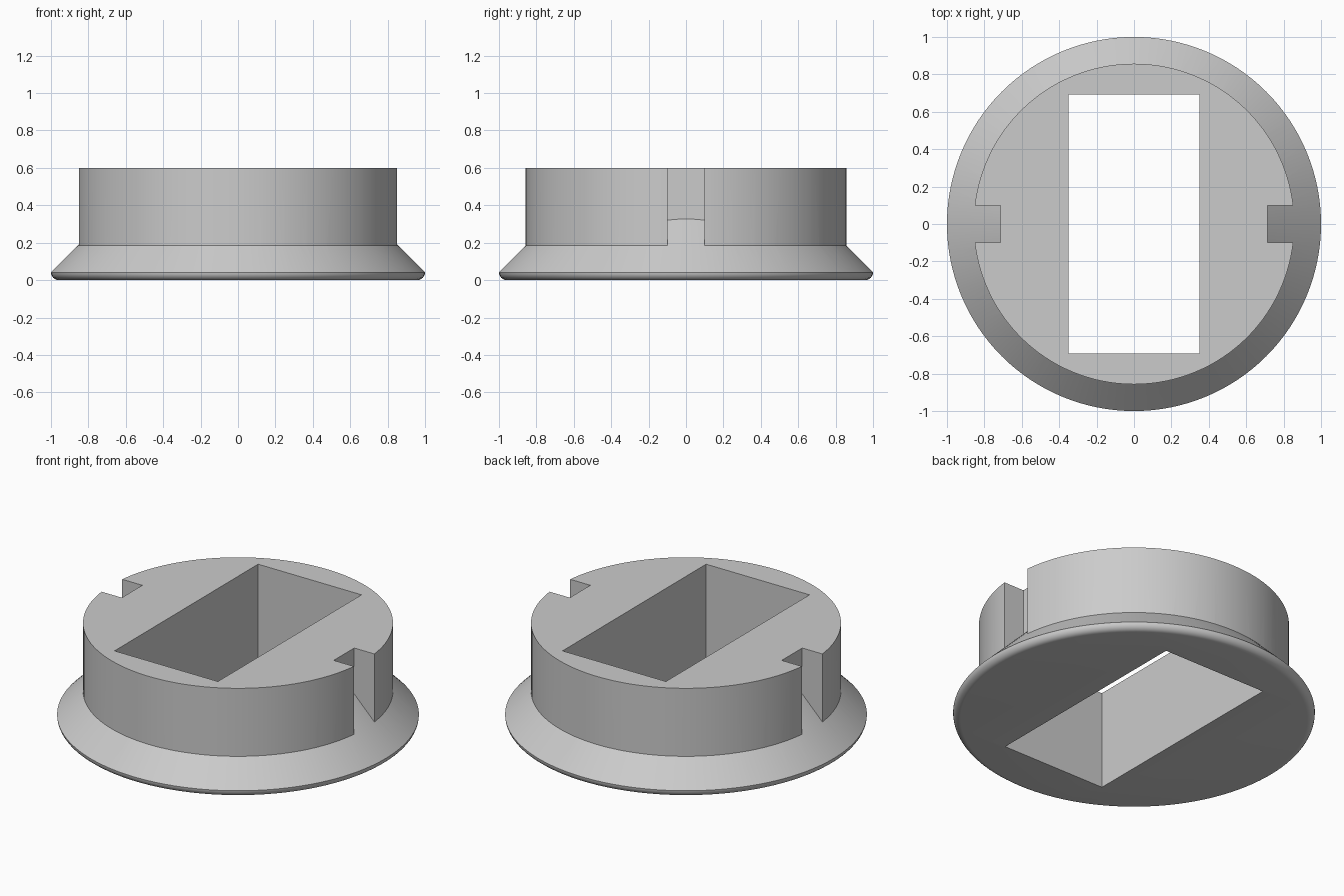
import bpy, bmesh, math

if "Cube" in bpy.data.objects:
    bpy.data.objects.remove(bpy.data.objects["Cube"])

SEGMENTS = 128

grey = bpy.data.materials.new("plain grey")
grey.diffuse_color = (0.6, 0.6, 0.6, 1)
grey.use_nodes = True
grey.node_tree.nodes["Principled BSDF"].inputs["Base Color"].default_value = grey.diffuse_color


def finish(name, bm):
    bmesh.ops.recalc_face_normals(bm, faces=bm.faces)
    mesh = bpy.data.meshes.new(name)
    bm.to_mesh(mesh)
    bm.free()
    mesh.materials.append(grey)
    ob = bpy.data.objects.new(name, mesh)
    bpy.context.collection.objects.link(ob)
    return ob


def lathe(name, profile):
    """Closed solid from (radius, z) points, bottom to top."""
    bm = bmesh.new()
    rings = []
    for r, z in profile:
        rings.append([bm.verts.new((r * math.cos(a), r * math.sin(a), z))
                      for a in (2 * math.pi * i / SEGMENTS for i in range(SEGMENTS))])
    for low, high in zip(rings, rings[1:]):
        for i in range(SEGMENTS):
            j = (i + 1) % SEGMENTS
            bm.faces.new((low[i], low[j], high[j], high[i]))
    bm.faces.new(rings[0][::-1])
    bm.faces.new(rings[-1])
    return finish(name, bm)


def box(name, low, high):
    bm = bmesh.new()
    bmesh.ops.create_cube(bm, size=1)
    for v in bm.verts:
        v.co = [(l + h) / 2 + c * (h - l) for l, h, c in zip(low, high, v.co)]
    return finish(name, bm)


def combine(ob, other, operation):
    mod = ob.modifiers.new(operation.lower(), "BOOLEAN")
    mod.object, mod.operation, mod.solver = other, operation, "EXACT"
    bpy.context.view_layer.objects.active = ob
    bpy.ops.object.modifier_apply(modifier=mod.name)
    bpy.data.objects.remove(other)


# Conical flange with a rounded lower rim; its slope carries on inside the collar
ROUND = 0.042
rim = [(1 - ROUND + ROUND * math.sin(a), ROUND - ROUND * math.cos(a))
       for a in (math.pi / 2 * i / 6 for i in range(7))]
plug = lathe("plug_body", rim + [(0.6, 0.442)])

# Straight collar with a key notch on each side
collar = lathe("collar", [(0.857, 0.02), (0.857, 0.6)])
for side in (-1, 1):
    xs = sorted((side * 0.715, side * 1.2))
    notch = box("notch_cutter", (xs[0], -0.099, -0.1), (xs[1], 0.099, 0.8))
    combine(collar, notch, "DIFFERENCE")
combine(plug, collar, "UNION")

# Rectangular opening through the whole body
combine(plug, box("opening_cutter", (-0.349, -0.692, -0.2), (0.349, 0.692, 0.8)), "DIFFERENCE")

# Smooth round walls with crisp edges
bpy.ops.object.select_all(action="DESELECT")
plug.select_set(True)
bpy.context.view_layer.objects.active = plug
bpy.ops.object.shade_smooth_by_angle(angle=math.radians(30))
